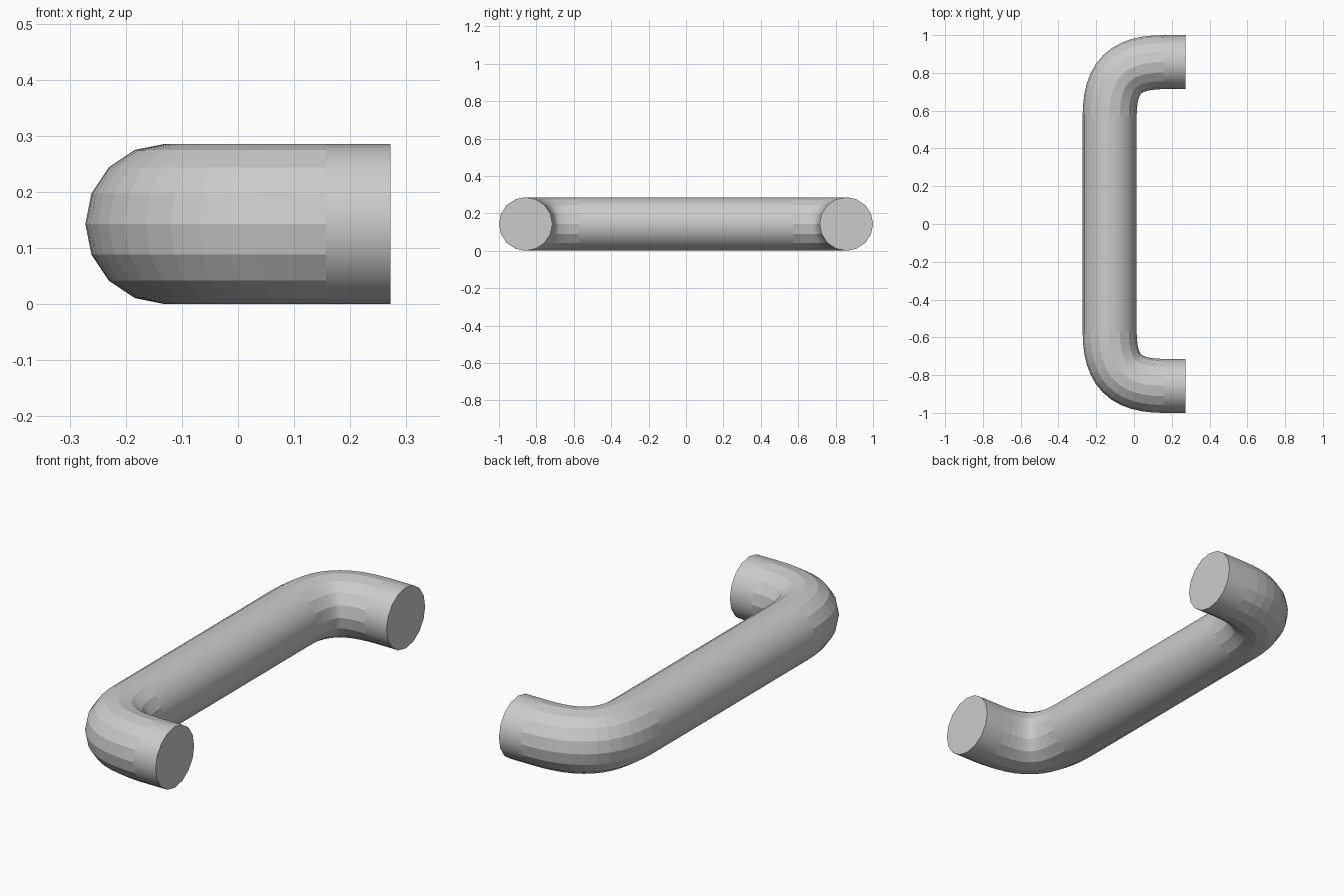
import bpy, bmesh
from math import sin, cos, tau
from mathutils import Vector

if "Cube" in bpy.data.objects:
    bpy.data.objects.remove(bpy.data.objects["Cube"])

R, SIDES, SEGS = 0.143, 16, 12      # tube radius, sides, rings per elbow
GRIP_X, LEG_Y, END_X, BEND = -0.129, 0.857, 0.272, 0.286
K = 0.72                            # elbow tightness (bezier handle length)


def elbow():
    """Centre line points and tangents of the +y elbow, grip to leg."""
    p = [Vector((GRIP_X, LEG_Y - BEND)), Vector((GRIP_X, LEG_Y - BEND * (1 - K))),
         Vector((GRIP_X + BEND * (1 - K), LEG_Y)), Vector((GRIP_X + BEND, LEG_Y))]
    for i in range(SEGS + 1):
        t = i / SEGS
        u = 1 - t
        pos = p[0] * u**3 + p[1] * 3*u*u*t + p[2] * 3*u*t*t + p[3] * t**3
        tan = (p[1] - p[0]) * u*u + (p[2] - p[1]) * 2*u*t + (p[3] - p[2]) * t*t
        yield pos, tan.normalized()


# full path: leg end, elbow, grip, mirrored elbow, leg end
half = list(elbow()) + [(Vector((END_X, LEG_Y)), Vector((1, 0)))]
mirror = [(Vector((p.x, -p.y)), Vector((-t.x, t.y))) for p, t in reversed(half)]
path = mirror + half

bm = bmesh.new()
rings = []
for p, t in path:
    ring = []
    for j in range(SIDES):
        a = tau * j / SIDES
        ring.append(bm.verts.new((p.x + t.y * R * cos(a), p.y - t.x * R * cos(a), R + R * sin(a))))
    rings.append(ring)

# straight tubes are smooth, elbows are faceted
straight = {0, SEGS + 1, 2 * SEGS + 2}
for i, (a, b) in enumerate(zip(rings, rings[1:])):
    for j in range(SIDES):
        k = (j + 1) % SIDES
        f = bm.faces.new((a[j], a[k], b[k], b[j]))
        f.smooth = i in straight

# end caps
bm.faces.new(rings[0])
bm.faces.new(rings[-1])
bmesh.ops.recalc_face_normals(bm, faces=bm.faces)
for e in bm.edges:
    e.smooth = all(f.smooth for f in e.link_faces)

mesh = bpy.data.meshes.new("pull_handle")
bm.to_mesh(mesh)
bm.free()
bpy.context.collection.objects.link(bpy.data.objects.new("pull_handle", mesh))
